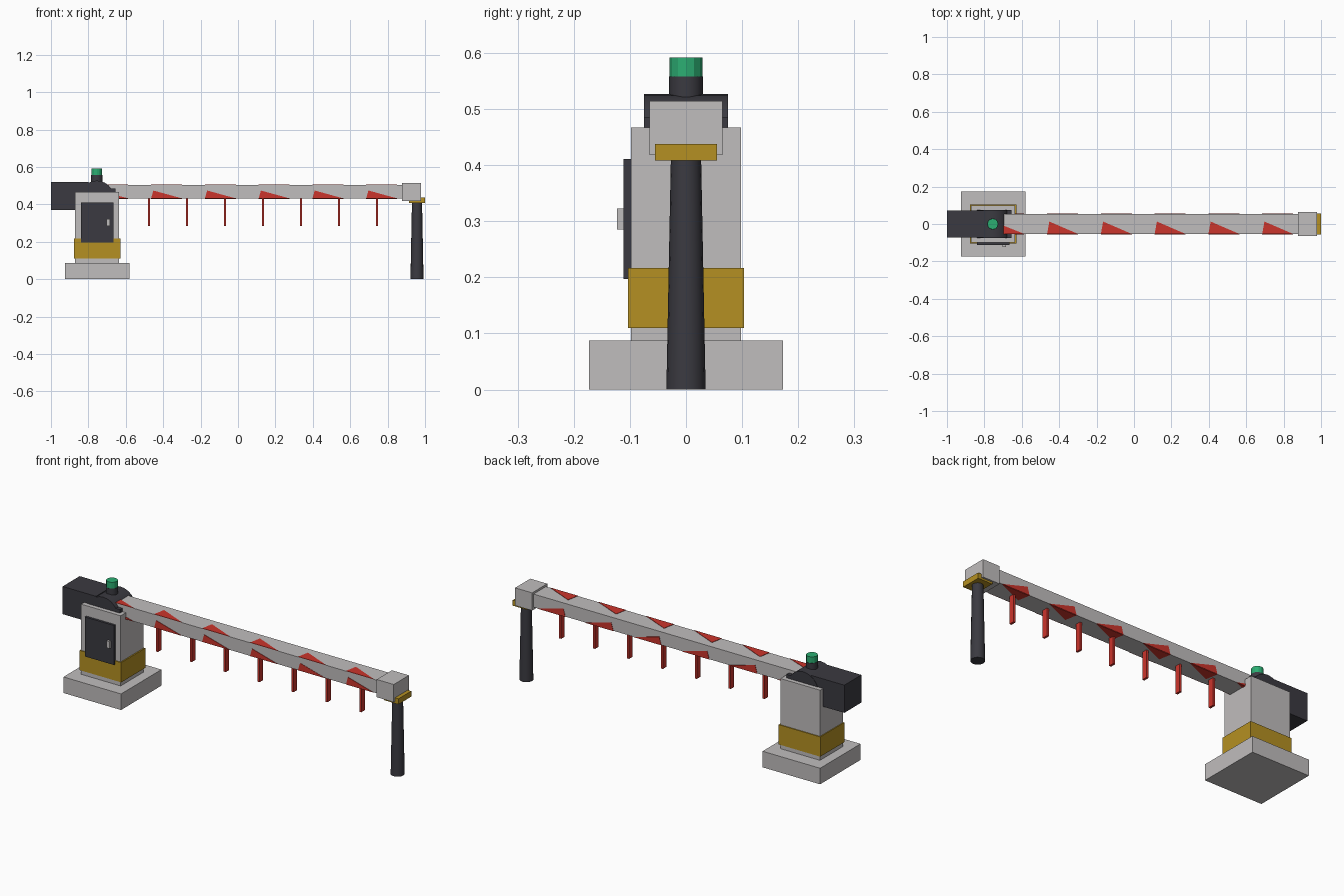
import bpy, bmesh, math
from mathutils import Vector

if "Cube" in bpy.data.objects:
    bpy.data.objects.remove(bpy.data.objects["Cube"])


def material(name, rgb):
    m = bpy.data.materials.new(name)
    m.diffuse_color = (*rgb, 1)
    m.use_nodes = True
    m.node_tree.nodes["Principled BSDF"].inputs["Base Color"].default_value = m.diffuse_color
    return m


GREY = material("light grey", (0.53, 0.51, 0.51))
DARK = material("charcoal", (0.043, 0.042, 0.052))
GOLD = material("ochre yellow", (0.46, 0.28, 0.016))
RED = material("warning red", (0.60, 0.035, 0.025))
GREEN = material("signal green", (0.025, 0.42, 0.17))


def finish(name, bm, mat):
    bmesh.ops.recalc_face_normals(bm, faces=bm.faces)
    me = bpy.data.meshes.new(name)
    bm.to_mesh(me)
    bm.free()
    me.materials.append(mat)
    ob = bpy.data.objects.new(name, me)
    bpy.context.collection.objects.link(ob)
    return ob


def box(name, x, y, z, mat):
    """Box from (min, max) ranges."""
    bm = bmesh.new()
    bmesh.ops.create_cube(bm, size=1)
    for v in bm.verts:
        v.co = [r[0] if c < 0 else r[1] for c, r in zip(v.co, (x, y, z))]
    return finish(name, bm, mat)


def cylinder(name, centre, r1, r2, depth, sides, mat, along_y=False, smooth=True):
    bm = bmesh.new()
    bmesh.ops.create_cone(bm, cap_ends=True, segments=sides,
                          radius1=r1, radius2=r2, depth=depth)
    for v in bm.verts:
        if along_y:
            v.co = (v.co.x, -v.co.z, v.co.y)
        v.co += Vector(centre)
    ob = finish(name, bm, mat)
    if smooth:
        for p in ob.data.polygons:
            p.use_smooth = len(p.vertices) == 4
    return ob


# Plinth, cabinet and band
box("plinth", (-0.925, -0.58), (-0.173, 0.173), (0, 0.087), GREY)
box("cabinet", (-0.872, -0.635), (-0.098, 0.098), (0.087, 0.467), GREY)
box("cabinet_band", (-0.877, -0.628), (-0.103, 0.103), (0.11, 0.217), GOLD)
box("cabinet_door", (-0.84, -0.665), (-0.111, -0.098), (0.197, 0.411), DARK)
box("door_handle", (-0.702, -0.684), (-0.123, -0.111), (0.285, 0.323), GREY)

# Pivot, counterweight and beacon
box("counterweight", (-1.0, -0.80), (-0.073, 0.073), (0.369, 0.519), DARK)
box("arm_clamp", (-0.81, -0.655), (-0.075, 0.075), (0.40, 0.486), DARK)
cylinder("pivot_hub", (-0.755, 0, 0.437), 0.09, 0.09, 0.15, 24, DARK, along_y=True)
cylinder("beacon_neck", (-0.755, 0, 0.539), 0.03, 0.03, 0.038, 16, DARK)
cylinder("beacon_lamp", (-0.755, 0, 0.575), 0.029, 0.029, 0.034, 12, GREEN, smooth=False)

# Arm and its end cap
AY, Z0, Z1 = 0.053, 0.432, 0.503
ARM_START = -0.706
box("arm", (ARM_START, 0.88), (-AY, AY), (Z0, Z1), GREY)
box("arm_end_cap", (0.877, 0.979), (-0.065, 0.065), (0.418, 0.514), GREY)


def stripe(name, x0, origin, up, normal, height):
    """Thin wedge, tall at its left end, lying on one face of the arm."""
    x1, xa = x0 + 0.165, max(x0, ARM_START)
    shape = [(xa, 0), (x1, 0)]
    if xa > x0:
        shape.append((xa, height * (x1 - xa) / (x1 - x0)))
    else:
        shape.append((x0 + 0.012, height))
    up, normal, origin = Vector(up), Vector(normal), Vector(origin)
    bm = bmesh.new()
    face = bm.faces.new([bm.verts.new(origin + Vector((x, 0, 0)) + up * h)
                         for x, h in shape])
    ext = bmesh.ops.extrude_face_region(bm, geom=[face])
    for v in ext["geom"]:
        if isinstance(v, bmesh.types.BMVert):
            v.co += normal * 0.002
    finish(name, bm, RED)


# Red wedges on all four sides of the arm
for i in range(6):
    x = -0.752 + 0.2875 * i
    stripe(f"stripe_top_{i}", x, (0, -AY, Z1), (0, 1, 0), (0, 0, 1), 0.066)
    stripe(f"stripe_front_{i}", x, (0, -AY, Z0), (0, 0, 1), (0, -1, 0), 0.042)
    stripe(f"stripe_back_{i}", x, (0, AY, Z0), (0, 0, 1), (0, 1, 0), 0.042)
    stripe(f"stripe_bottom_{i}", x, (0, AY, Z0), (0, -1, 0), (0, 0, -1), 0.066)

# Hanging strips below the arm
for i in range(7):
    x = -0.476 + 0.2033 * i
    box(f"hanging_strip_{i}", (x - 0.006, x + 0.006), (-0.015, 0.015), (0.283, 0.434), RED)

# Rest post and cradle
cylinder("rest_post", (0.957, 0, 0.205), 0.035, 0.027, 0.41, 16, DARK)
box("post_cradle", (0.914, 1.0), (-0.055, 0.055), (0.408, 0.438), GOLD)
